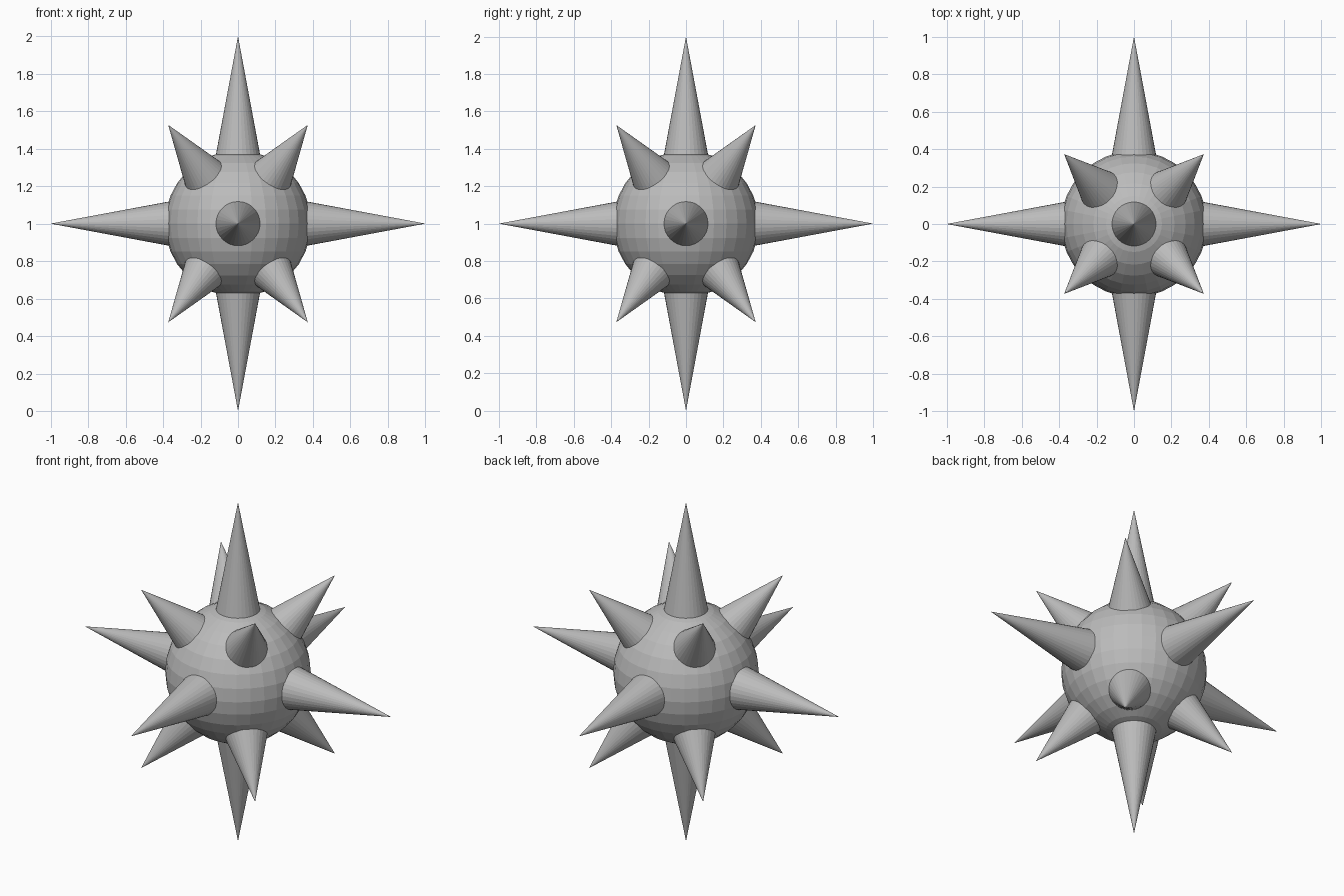
import bpy
import math
from mathutils import Vector

if "Cube" in bpy.data.objects:
    bpy.data.objects.remove(bpy.data.objects["Cube"])

CENTRE = Vector((0, 0, 1))
BASE = 0.33          # distance from centre to the buried spike bases
BASE_RADIUS = 0.125

grey = bpy.data.materials.new("grey")
grey.diffuse_color = (0.5, 0.5, 0.5, 1)
grey.use_nodes = True
grey.node_tree.nodes["Principled BSDF"].inputs["Base Color"].default_value = grey.diffuse_color


def spike(name, direction, tip):
    """Cone pointing outwards from the centre, with its tip at the given distance."""
    d = Vector(direction).normalized()
    bpy.ops.mesh.primitive_cone_add(
        vertices=32, radius1=BASE_RADIUS, radius2=0, depth=tip - BASE,
        location=CENTRE + d * (tip + BASE) / 2,
        rotation=d.to_track_quat('Z', 'Y').to_euler())
    ob = bpy.context.object
    ob.name = name
    ob.data.materials.append(grey)


# Faceted ball
bpy.ops.mesh.primitive_uv_sphere_add(segments=32, ring_count=16, radius=0.39, location=CENTRE)
ball = bpy.context.object
ball.name = "ball"
ball.data.materials.append(grey)

# Six long spikes along the axes
for axis in range(3):
    for sign in (-1, 1):
        v = [0, 0, 0]
        v[axis] = sign
        spike("long_spike", v, 1.0)

# Eight short spikes, 45 degrees above and below the middle
for sx in (-1, 1):
    for sy in (-1, 1):
        for sz in (-1, 1):
            spike("short_spike", (sx, sy, sz * math.sqrt(2)), 0.745)
